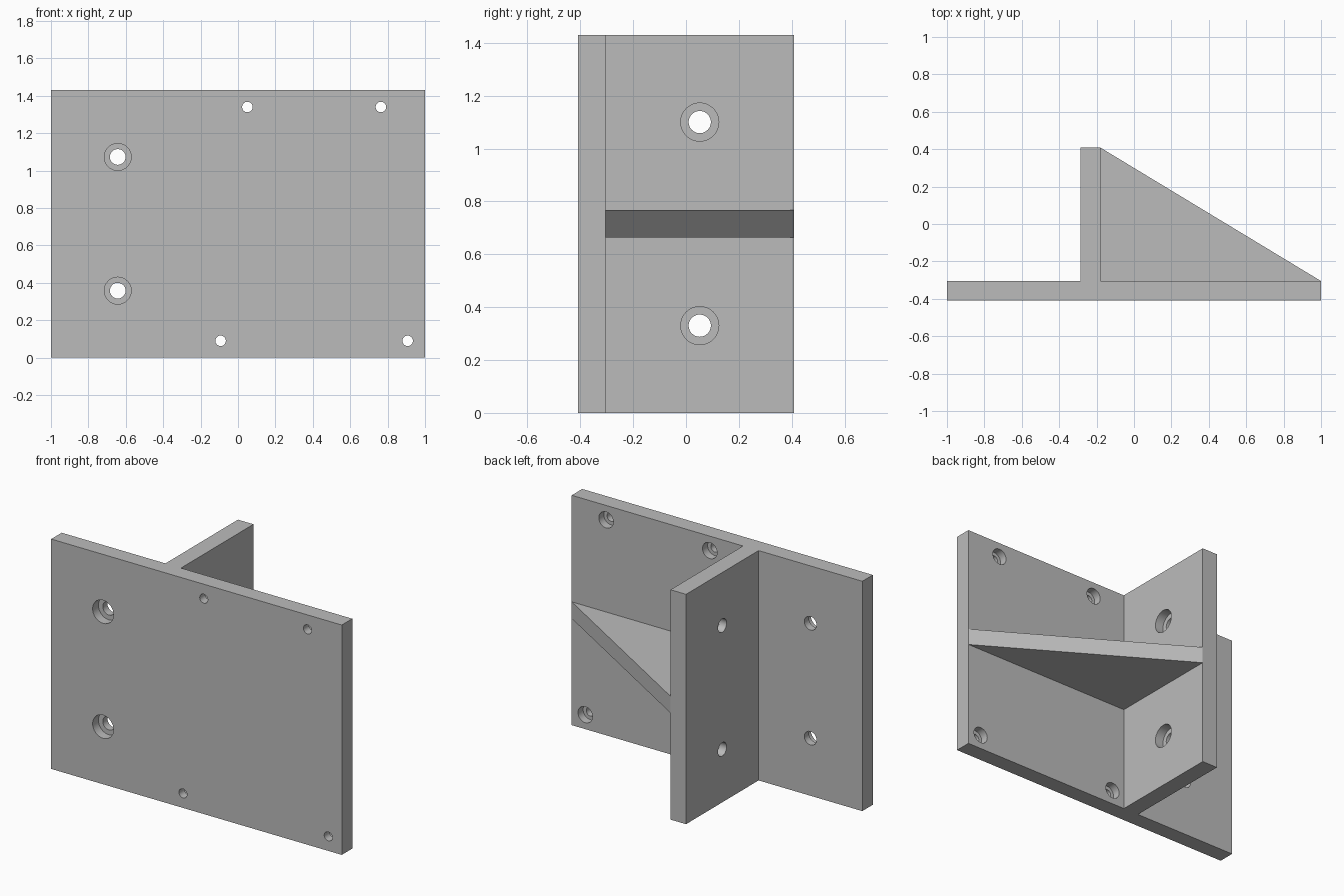
import bpy
import bmesh
import math
from mathutils import Vector

cube = bpy.data.objects.get("Cube")
if cube:
    bpy.data.objects.remove(cube, do_unlink=True)

# Main dimensions
HEIGHT = 1.43
FRONT, PLATE_BACK, BACK = -0.408, -0.305, 0.408
WEB_L, WEB_R = -0.286, -0.179
RIB_LOW, RIB_HIGH = 0.663, 0.767

grey = bpy.data.materials.new("plain_grey")
grey.use_nodes = True
colour = (0.5, 0.5, 0.5, 1)
grey.diffuse_color = colour
grey.node_tree.nodes["Principled BSDF"].inputs["Base Color"].default_value = colour


def add_object(name, bm):
    bmesh.ops.recalc_face_normals(bm, faces=bm.faces)
    mesh = bpy.data.meshes.new(name)
    bm.to_mesh(mesh)
    bm.free()
    mesh.materials.append(grey)
    obj = bpy.data.objects.new(name, mesh)
    bpy.context.collection.objects.link(obj)
    return obj


def extrude_outline(name, outline, low, high):
    bm = bmesh.new()
    face = bm.faces.new([bm.verts.new((x, y, low)) for x, y in outline])
    result = bmesh.ops.extrude_face_region(bm, geom=[face])
    verts = [v for v in result["geom"] if isinstance(v, bmesh.types.BMVert)]
    bmesh.ops.translate(bm, verts=verts, vec=(0, 0, high - low))
    return add_object(name, bm)


def add_stepped_hole(bm, mouth, axis, wide, narrow, depth, sides=48):
    """Closed cutter: a wide bore from the mouth, then a narrow through hole."""
    axis = Vector(axis)
    up = Vector((0, 0, 1))
    side = axis.cross(up)
    steps = [(wide, -0.03), (wide, depth), (narrow, depth), (narrow, 0.14)]
    rings = []
    for radius, along in steps:
        ring = []
        for i in range(sides):
            a = math.tau * i / sides
            offset = (side * math.cos(a) + up * math.sin(a)) * radius
            ring.append(bm.verts.new(Vector(mouth) + axis * along + offset))
        rings.append(ring)
    for a, b in zip(rings, rings[1:]):
        for i in range(sides):
            j = (i + 1) % sides
            bm.faces.new((a[i], a[j], b[j], b[i]))
    bm.faces.new(rings[0])
    bm.faces.new(rings[-1])


# Plate and upright web as one T-shaped body
body = extrude_outline("plate_and_web", [
    (-1, FRONT), (1, FRONT), (1, PLATE_BACK), (WEB_R, PLATE_BACK),
    (WEB_R, BACK), (WEB_L, BACK), (WEB_L, PLATE_BACK), (-1, PLATE_BACK),
], 0, HEIGHT)

# Triangular rib bracing the web against the plate
rib = extrude_outline("gusset_rib", [
    (WEB_R, PLATE_BACK), (1, PLATE_BACK), (WEB_R, BACK),
], RIB_LOW, RIB_HIGH)

# Counterbored screw holes
bm = bmesh.new()
for z in (0.358, 1.073):
    add_stepped_hole(bm, (-0.643, FRONT, z), (0, 1, 0), 0.072, 0.042, 0.057)
for z in (0.33, 1.1):
    add_stepped_hole(bm, (WEB_R, 0.052, z), (-1, 0, 0), 0.072, 0.042, 0.057)
for x, z in ((0.05, 1.34), (0.764, 1.34), (-0.093, 0.09), (0.907, 0.09)):
    add_stepped_hole(bm, (x, PLATE_BACK, z), (0, -1, 0), 0.05, 0.028, 0.05)
cutter = add_object("hole_cutter", bm)
cutter.hide_render = True

drill = body.modifiers.new("drill_holes", "BOOLEAN")
drill.operation = "DIFFERENCE"
drill.solver = "EXACT"
drill.object = cutter

# Apply the holes, then smooth only the bores
bpy.ops.object.select_all(action="DESELECT")
body.select_set(True)
bpy.context.view_layer.objects.active = body
bpy.ops.object.modifier_apply(modifier=drill.name)
bpy.ops.object.shade_smooth_by_angle(angle=math.radians(30))
bpy.data.objects.remove(cutter, do_unlink=True)
